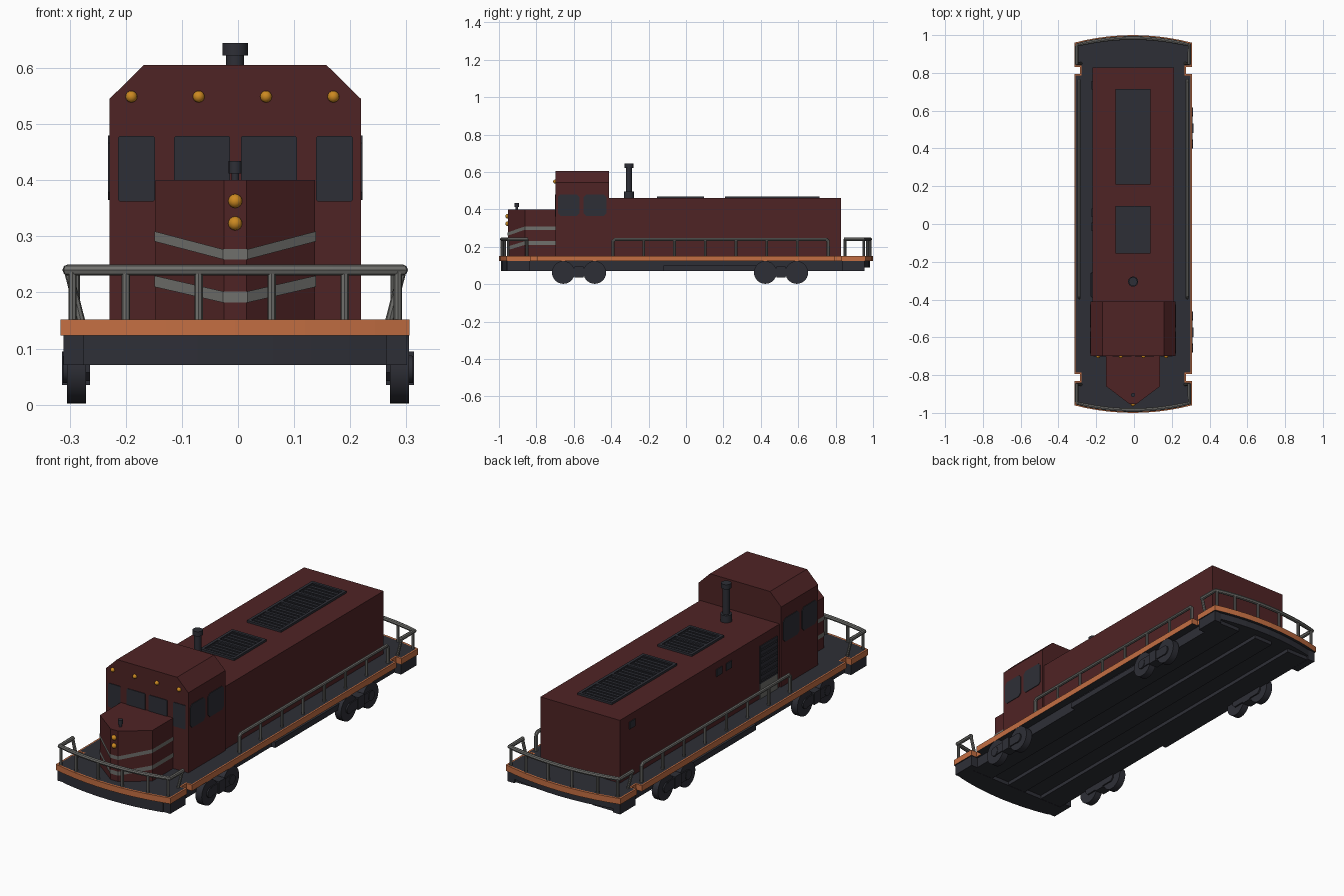
import bpy, bmesh, math
from mathutils import Vector, Matrix

if "Cube" in bpy.data.objects:
    bpy.data.objects.remove(bpy.data.objects["Cube"])

C = -0.005  # centre line of the body in x


def mat(name, r, g, b):
    m = bpy.data.materials.new(name)
    m.diffuse_color = (r, g, b, 1)
    m.use_nodes = True
    m.node_tree.nodes["Principled BSDF"].inputs["Base Color"].default_value = m.diffuse_color
    return m


RED = mat("dark_red", 0.078, 0.017, 0.018)
ORANGE = mat("orange", 0.55, 0.157, 0.055)
DARK = mat("charcoal", 0.027, 0.028, 0.037)
GREY = mat("grey", 0.16, 0.16, 0.15)
AMBER = mat("amber", 0.60, 0.25, 0.015)


def finish(name, bm, *mats):
    bmesh.ops.recalc_face_normals(bm, faces=bm.faces)
    me = bpy.data.meshes.new(name)
    bm.to_mesh(me)
    bm.free()
    for m in mats:
        me.materials.append(m)
    ob = bpy.data.objects.new(name, me)
    bpy.context.collection.objects.link(ob)
    return ob


def prism_bm(pts, axis, a, b):
    """Extrude a 2D outline along an axis from a to b."""
    put = {'x': lambda u, v, w: (w, u, v), 'y': lambda u, v, w: (u, w, v),
           'z': lambda u, v, w: (u, v, w)}[axis]
    bm = bmesh.new()
    f = bm.faces.new([bm.verts.new(put(u, v, a)) for u, v in pts])
    ext = bmesh.ops.extrude_face_region(bm, geom=[f])
    move = Vector(put(0, 0, b - a))
    for v in ext['geom']:
        if isinstance(v, bmesh.types.BMVert):
            v.co += move
    return bm


def prism(name, pts, axis, a, b, m):
    return finish(name, prism_bm(pts, axis, a, b), m)


def rect(u0, u1, v0, v1, c=0.0):
    if not c:
        return [(u0, v0), (u1, v0), (u1, v1), (u0, v1)]
    return [(u0 + c, v0), (u1 - c, v0), (u1, v0 + c), (u1, v1 - c),
            (u1 - c, v1), (u0 + c, v1), (u0, v1 - c), (u0, v0 + c)]


def box(name, x0, x1, y0, y1, z0, z1, m):
    return prism(name, rect(x0, x1, y0, y1), 'z', z0, z1, m)


def cyl(name, loc, r, h, m, axis='z', seg=24):
    bm = bmesh.new()
    bmesh.ops.create_cone(bm, cap_ends=True, segments=seg, radius1=r, radius2=r, depth=h)
    if axis == 'x':
        bm.transform(Matrix.Rotation(math.pi / 2, 4, 'Y'))
    ob = finish(name, bm, m)
    ob.location = loc
    smooth(ob)
    return ob


def smooth(ob):
    bpy.ops.object.select_all(action='DESELECT')
    ob.select_set(True)
    bpy.context.view_layer.objects.active = ob
    bpy.ops.object.shade_smooth_by_angle()


def tube(name, paths, r, m):
    """Round bars along several paths, as one mesh."""
    cu = bpy.data.curves.new(name, 'CURVE')
    cu.dimensions = '3D'
    cu.bevel_depth, cu.bevel_resolution, cu.use_fill_caps = r, 2, True
    for p in paths:
        s = cu.splines.new('POLY')
        s.points.add(len(p) - 1)
        for q, co in zip(s.points, p):
            q.co = (*co, 1)
    cu.materials.append(m)
    ob = bpy.data.objects.new(name, cu)
    bpy.context.collection.objects.link(ob)
    bpy.ops.object.select_all(action='DESELECT')
    ob.select_set(True)
    bpy.context.view_layer.objects.active = ob
    bpy.ops.object.convert(target='MESH')
    smooth(bpy.context.object)


def end_y(x, hw=0.311, tip=1.0):
    """Bowed end of the deck."""
    return tip - 0.04 * (abs(x) / hw) ** 2


# deck with bowed ends and step notches
quarter = [(0.311, 0.0), (0.311, 0.793), (0.28, 0.793), (0.28, 0.832), (0.311, 0.832)]
quarter += [(0.311 * k / 5, end_y(0.311 * k / 5)) for k in (5, 4, 3, 2, 1)]
right = [(x, -y) for x, y in reversed(quarter[1:])] + quarter[1:]
outline = [(C, -1.0)] + [(C + x, y) for x, y in right] + [(C, 1.0)]
outline += [(C - x, y) for x, y in reversed(right)]
bm = prism_bm(outline, 'z', 0.123, 0.152)
bmesh.ops.recalc_face_normals(bm, faces=bm.faces)
top = [f for f in bm.faces if f.normal.z > 0.9]
bmesh.ops.inset_region(bm, faces=top, thickness=0.01)
for f in bm.faces:
    f.material_index = int(f.normal.z < -0.9 or f in top)
finish("deck", bm, ORANGE, DARK)

# underframe: slab, long beams, front apron, step blocks, side tanks
xs = [-0.27 + 0.54 * k / 8 for k in range(9)]
slab = [(C + x, -end_y(x, tip=0.99)) for x in xs] + [(C + x, end_y(x, tip=0.985)) for x in reversed(xs)]
prism("underframe", slab, 'z', 0.09, 0.124, DARK)
for i, (a, b) in enumerate([(-0.27, -0.15), (-0.05, 0.05), (0.15, 0.27)]):
    box(f"frame_beam_{i}", C + a, C + b, -0.92, 0.945, 0.072, 0.095, DARK)
apron = [(C + x, -end_y(x, tip=0.99)) for x in xs] + [(C + 0.27, -0.87), (C - 0.27, -0.87)]
prism("front_apron", apron, 'z', 0.071, 0.12, DARK)
for s in (-1, 1):
    for e in (-1, 1):
        x0, x1 = sorted((C + s * 0.268, C + s * 0.306))
        y0, y1 = sorted((e * 0.835, e * 0.955))
        box("step_block", x0, x1, y0, y1, 0.071, 0.124, DARK)
    x0, x1 = sorted((C + s * 0.26, C + s * 0.292))
    box("side_tank", x0, x1, -0.12, 0.4, 0.072, 0.1, DARK)

# bogies: wheels, side frames and spring boxes
for s in (-1, 1):
    for yc in (-0.572, 0.508):
        for d in (-0.084, 0.084):
            cyl("wheel", (s * 0.288, yc + d, 0.063), 0.061, 0.034, DARK, 'x')
            cyl("axle_box", (s * 0.307, yc + d, 0.063), 0.024, 0.01, DARK, 'x', 12)
        for n, a, b in (("outer_frame", 0.302, 0.31), ("inner_frame", 0.264, 0.274)):
            x0, x1 = sorted((s * a, s * b))
            prism("bogie_" + n, rect(yc - 0.1, yc + 0.1, 0.042, 0.088, 0.015), 'x', x0, x1, DARK)
        x0, x1 = sorted((s * 0.264, s * 0.314))
        box("bogie_spring_box", x0, x1, yc - 0.025, yc + 0.025, 0.035, 0.095, DARK)

# long hood and cab
box("long_hood", C - 0.216, C + 0.216, -0.42, 0.828, 0.15, 0.46, RED)
cab = [(-0.224, 0.15), (0.224, 0.15), (0.224, 0.545), (0.163, 0.605), (-0.163, 0.605), (-0.224, 0.545)]
prism("cab", [(C + x, z) for x, z in cab], 'y', -0.698, -0.411, RED)

# wedge nose with chevron bands that follow its outline
nose = [(-0.142, -0.69), (-0.142, -0.86), (-0.02, -0.952), (0.02, -0.952), (0.142, -0.86), (0.142, -0.69)]
prism("nose", [(C + x, y) for x, y in nose], 'z', 0.15, 0.40, RED)
for name, zo, zi, w in (("upper_stripe", 0.3, 0.268, 0.018), ("lower_stripe", 0.22, 0.192, 0.02)):
    bm = bmesh.new()
    rows = []
    for x, y in nose:
        z = zi if abs(x) < 0.1 else zo
        px, py = C + x + math.copysign(0.002, x), y - (0.002 if y < -0.7 else 0)
        rows.append([bm.verts.new((px, py, z + k * w / 2)) for k in (-1, 1)])
    for a, b in zip(rows, rows[1:]):
        bm.faces.new((a[0], b[0], b[1], a[1]))
    finish(name, bm, GREY)

# cab windows
for x0, x1, z0 in ((-0.209, -0.143, 0.362), (-0.109, -0.009, 0.385), (0.01, 0.11, 0.385), (0.144, 0.21, 0.362)):
    prism("front_window", rect(C + x0, C + x1, z0, 0.479, 0.003), 'y', -0.701, -0.695, DARK)
for s in (-1, 1):
    for y0, y1 in ((-0.685, -0.57), (-0.548, -0.425)):
        x0, x1 = sorted((C + s * 0.22, C + s * 0.227))
        prism("side_window", rect(y0, y1, 0.365, 0.48, 0.014), 'x', x0, x1, DARK)

# lamps
lamps = [(x, -0.7, 0.549, 0.0105) for x in (-0.19, -0.07, 0.05, 0.17)]
lamps += [(C, -0.953, z, 0.0125) for z in (0.323, 0.363)]
for x, y, z, r in lamps:
    bm = bmesh.new()
    bmesh.ops.create_uvsphere(bm, u_segments=16, v_segments=8, radius=r)
    ob = finish("lamp", bm, AMBER)
    ob.location = (x, y, z)
    smooth(ob)

# exhaust stacks
for n, y, parts in (("exhaust", -0.305, ((0.027, 0.455, 0.495), (0.016, 0.49, 0.63), (0.023, 0.622, 0.645))),
                    ("nose_stack", -0.905, ((0.007, 0.395, 0.42), (0.0115, 0.412, 0.434)))):
    for i, (r, z0, z1) in enumerate(parts):
        cyl(f"{n}_{i}", (C, y, (z0 + z1) / 2), r, z1 - z0, DARK, seg=16)

# roof vents: base, frame, cross bars and slats
for y0, y1, n in ((-0.155, 0.095, 2), (0.208, 0.715, 4)):
    x0, x1 = C - 0.093, C + 0.093
    box("vent_base", x0, x1, y0, y1, 0.458, 0.463, DARK)
    for a, b in ((x0, x0 + 0.014), (x1 - 0.014, x1)):
        box("vent_side", a, b, y0, y1, 0.46, 0.47, DARK)
    for k in range(n + 1):
        y = y0 + (y1 - y0 - 0.014) * k / n
        box("vent_bar", x0, x1, y, y + 0.014, 0.46, 0.47, DARK)
    m = n * 5
    for k in range(1, m):
        y = y0 + (y1 - y0) * k / m
        box("vent_slat", x0, x1, y - 0.004, y + 0.004, 0.46, 0.467, DARK)

# left-hand hood details: radiator grille, lower panel, small hatches
xl = C - 0.216
box("side_grille", xl - 0.004, xl + 0.002, -0.39, -0.255, 0.225, 0.41, DARK)
for k in range(6):
    z = 0.235 + 0.03 * k
    box("side_grille_slat", xl - 0.008, xl, -0.385, -0.26, z, z + 0.01, DARK)
box("side_lower_panel", xl - 0.004, xl + 0.002, -0.39, -0.255, 0.152, 0.225, GREY)
for y in (0.06, -0.015, 0.735):
    box("hatch", xl - 0.004, xl + 0.002, y - 0.022, y + 0.022, 0.39, 0.425, DARK)

# side handrails
ZR = 0.24
for s in (-1, 1):
    x = C + s * 0.286
    ys = [-0.39 + 1.15 * k / 7 for k in range(8)]
    tube("side_handrail", [[(x, ys[0], 0.15), (x, ys[0], ZR - 0.01), (x, ys[0] + 0.01, ZR),
                            (x, ys[-1] - 0.01, ZR), (x, ys[-1], ZR - 0.01), (x, ys[-1], 0.15)]], 0.009, GREY)
    tube("side_handrail_posts", [[(x, y, 0.15), (x, y, ZR)] for y in ys[1:-1]], 0.007, GREY)

# end handrails that follow the bowed deck
for e in (-1, 1):
    arc = [(C - 0.298 + 0.596 * k / 12) for k in range(13)]
    path = [(C - 0.298, e * 0.845, ZR)] + [(x, e * end_y(x - C, tip=0.985), ZR) for x in arc]
    path.append((C + 0.298, e * 0.845, ZR))
    tube("end_handrail", [path], 0.01, GREY)
    posts = [[(C + x, e * end_y(x, tip=0.985), z) for z in (0.15, ZR)]
             for x in (-0.29, -0.195, -0.065, 0.065, 0.195, 0.29)]
    posts += [[(C + s * 0.275, e * 0.85, 0.15), (C + s * 0.298, e * 0.85, ZR)] for s in (-1, 1)]
    tube("end_handrail_posts", posts, 0.0075, GREY)
